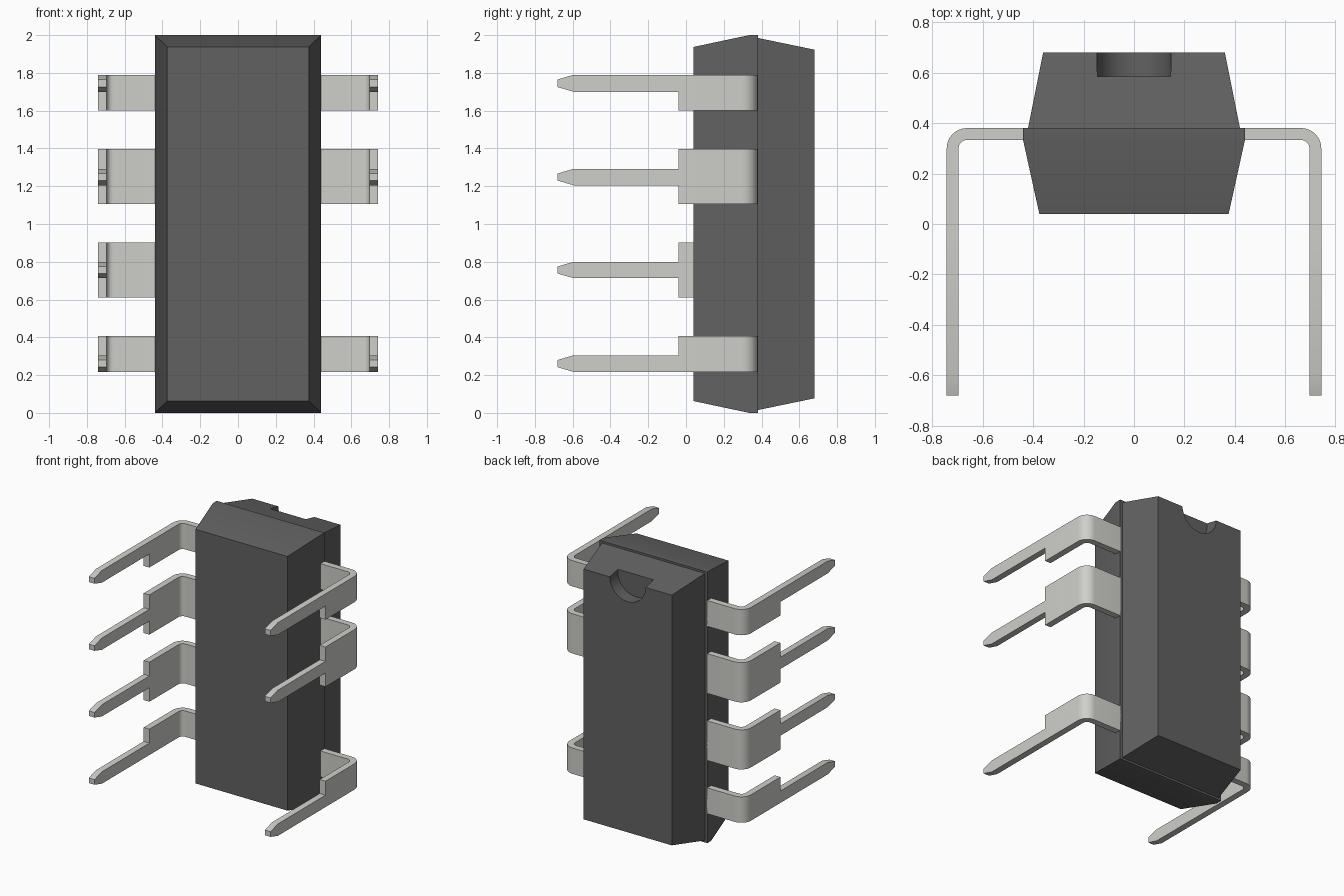
import bpy, bmesh, math

if "Cube" in bpy.data.objects:
    bpy.data.objects.remove(bpy.data.objects["Cube"])

def material(name, color):
    m = bpy.data.materials.new(name)
    m.diffuse_color = color
    m.use_nodes = True
    m.node_tree.nodes["Principled BSDF"].inputs["Base Color"].default_value = m.diffuse_color
    return m

plastic = material("dark_plastic", (0.12, 0.12, 0.12, 1))
metal = material("tin_metal", (0.62, 0.62, 0.59, 1))

def to_object(name, bm, mat):
    mesh = bpy.data.meshes.new(name)
    bm.to_mesh(mesh)
    bm.free()
    mesh.materials.append(mat)
    ob = bpy.data.objects.new(name, mesh)
    bpy.context.collection.objects.link(ob)
    return ob

def activate(ob):
    bpy.ops.object.select_all(action='DESELECT')
    ob.select_set(True)
    bpy.context.view_layer.objects.active = ob

# Body: rectangles lofted along y, with a small step at the seam
sections = [  # y, half width, half height
    (0.04, 0.375, 0.9375), (0.335, 0.44, 1.0), (0.38, 0.44, 1.0),
    (0.38, 0.42, 0.985), (0.68, 0.36, 0.923)]
bm = bmesh.new()
rings = [[bm.verts.new((sx * w, y, 1 + sz * h))
          for sx, sz in ((-1, -1), (1, -1), (1, 1), (-1, 1))]
         for y, w, h in sections]
for a, b in zip(rings, rings[1:]):
    for i in range(4):
        j = (i + 1) % 4
        bm.faces.new((a[i], a[j], b[j], b[i]))
bm.faces.new(rings[0])
bm.faces.new(rings[-1])
bmesh.ops.recalc_face_normals(bm, faces=bm.faces)
body = to_object("chip_body", bm, plastic)

# Round orientation notch in the top edge of the back face
bpy.ops.mesh.primitive_cylinder_add(vertices=32, radius=0.147, depth=0.3,
                                    location=(0, 0.735, 1.925),
                                    rotation=(math.pi / 2, 0, 0))
cutter = bpy.context.object
cutter.name = "notch_cutter"
cutter.data.materials.append(plastic)
cut = body.modifiers.new("notch", 'BOOLEAN')
cut.operation = 'DIFFERENCE'
cut.solver = 'EXACT'
cut.object = cutter
activate(body)
bpy.ops.object.modifier_apply(modifier="notch")
bpy.data.objects.remove(cutter)
bpy.ops.object.shade_smooth_by_angle(angle=math.radians(20))

# Pins: bent strip, wide shoulder then narrow tapered leg, thickened inwards
OUT, TOP, R, BEND = 0.742, 0.38, 0.08, 8

def make_pin(name, side, wide, narrow):
    path = [(0.437, TOP)]
    for i in range(BEND + 1):
        t = math.pi / 2 * i / BEND
        path.append((OUT - R + R * math.sin(t), TOP - R + R * math.cos(t)))
    path.append((OUT, -0.04))
    levels = sorted({*wide, *narrow})
    bm = bmesh.new()

    def column(x, y, zs):
        return [bm.verts.new((side * x, y, z)) for z in zs]

    def strip(a, b):
        for i in range(len(a) - 1):
            quad = [a[i], b[i], b[i + 1], a[i + 1]]
            bm.faces.new(quad[::-1] if side > 0 else quad)

    cols = [column(x, y, levels) for x, y in path]
    for a, b in zip(cols, cols[1:]):
        strip(a, b)
    lo, hi = narrow
    root = [cols[-1][levels.index(lo)], cols[-1][levels.index(hi)]]
    taper = column(OUT, -0.595, narrow)
    tip = column(OUT, -0.68, (lo + 0.025, hi - 0.025))
    strip(root, taper)
    strip(taper, tip)
    pin = to_object(name, bm, metal)
    thick = pin.modifiers.new("thickness", 'SOLIDIFY')
    thick.thickness = 0.047
    thick.offset = -1
    thick.use_even_offset = True
    activate(pin)
    bpy.ops.object.modifier_apply(modifier="thickness")
    bpy.ops.object.shade_smooth_by_angle(angle=math.radians(30))

# Shoulder range and leg range in z, from bottom to top
pins = [((0.217, 0.408), (0.217, 0.305)), ((0.61, 0.902), (0.713, 0.80)),
        ((1.105, 1.398), (1.205, 1.292)), ((1.60, 1.79), (1.70, 1.79))]
for n, (wide, narrow) in enumerate(pins, 1):
    make_pin(f"left_pin_{n}", -1, wide, narrow)
    if n != 2:  # the right row has a gap here
        make_pin(f"right_pin_{n}", 1, wide, narrow)
